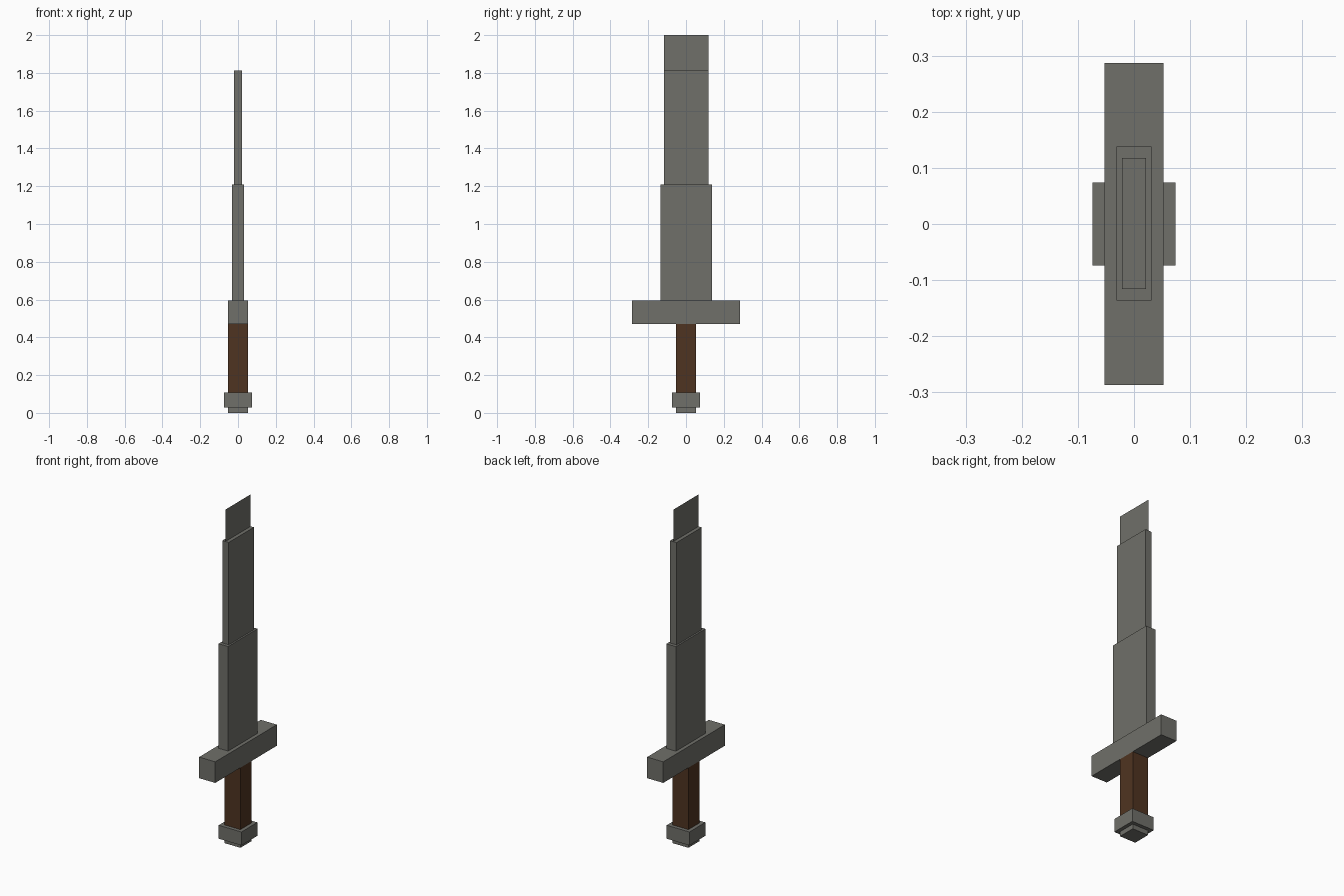
import bpy

if "Cube" in bpy.data.objects:
    bpy.data.objects.remove(bpy.data.objects["Cube"])


def material(name, color):
    m = bpy.data.materials.new(name)
    m.diffuse_color = (*color, 1.0)
    m.use_nodes = True
    m.node_tree.nodes["Principled BSDF"].inputs["Base Color"].default_value = m.diffuse_color
    return m


steel = material("dull_steel", (0.162, 0.162, 0.144))
leather = material("brown_leather", (0.078, 0.034, 0.015))


def add_part(name, verts, faces, mat):
    mesh = bpy.data.meshes.new(name)
    mesh.from_pydata(verts, [], faces)
    mesh.materials.append(mat)
    obj = bpy.data.objects.new(name, mesh)
    bpy.context.collection.objects.link(obj)
    return obj


def block(name, half_x, half_y, z0, z1, mat, y=0.0):
    """Box centred on x = 0, from z0 to z1."""
    ring = [(-half_x, y - half_y), (half_x, y - half_y),
            (half_x, y + half_y), (-half_x, y + half_y)]
    verts = [(px, py, z) for z in (z0, z1) for px, py in ring]
    sides = [(i, (i + 1) % 4, (i + 1) % 4 + 4, i + 4) for i in range(4)]
    return add_part(name, verts, [(3, 2, 1, 0), (4, 5, 6, 7)] + sides, mat)


# Handle, bottom to top
block("pommel_cap", 0.0525, 0.0525, 0.0, 0.028, steel)
block("pommel", 0.074, 0.074, 0.028, 0.107, steel)
block("grip", 0.0525, 0.0525, 0.107, 0.471, leather)
block("crossguard", 0.0525, 0.2865, 0.471, 0.595, steel)

# Stepped blade
block("lower_blade", 0.031, 0.137, 0.595, 1.21, steel, y=0.001)
block("upper_blade", 0.021, 0.117, 1.21, 1.812, steel, y=0.001)

# Paper-thin blade tip: a single upright sheet
add_part("blade_tip",
         [(0, -0.116, 1.812), (0, 0.118, 1.812), (0, 0.118, 2.0), (0, -0.116, 2.0)],
         [(0, 1, 2, 3)], steel)
